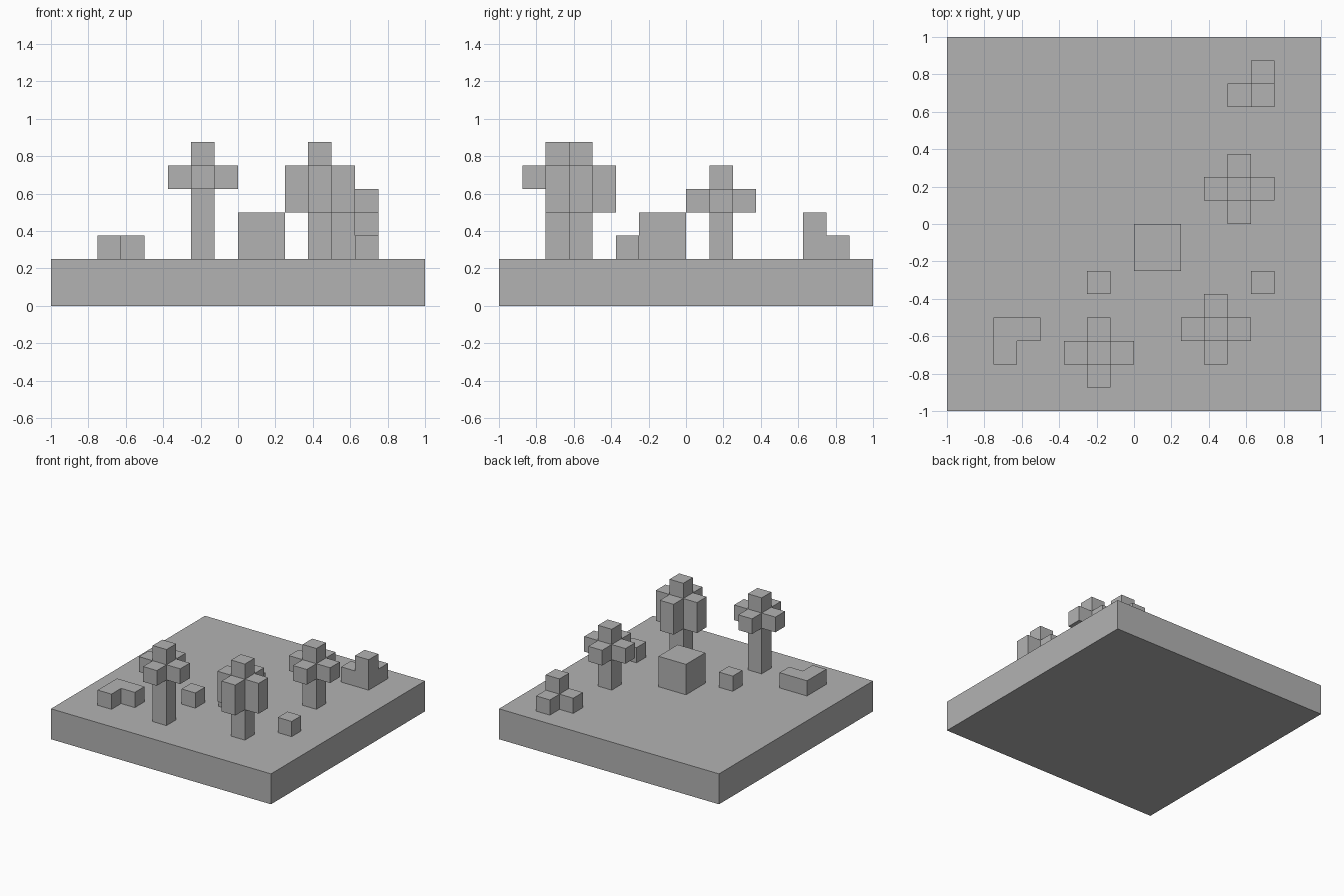
import bpy
import bmesh
from mathutils import Vector

U = 0.125  # one grid cell; all positions below are counted in cells

default = bpy.data.objects.get("Cube")
if default:
    bpy.data.objects.remove(default, do_unlink=True)

grey = bpy.data.materials.new("stone grey")
grey.use_nodes = True
grey.diffuse_color = (0.45, 0.45, 0.45, 1)
grey.node_tree.nodes["Principled BSDF"].inputs["Base Color"].default_value = grey.diffuse_color


def add_box(bm, corner, size):
    """Add a box from its lowest corner and its size, in cells."""
    verts = bmesh.ops.create_cube(bm, size=1)["verts"]
    for v in verts:
        v.co = Vector(c + (p + 0.5) * s for c, p, s in zip(corner, v.co, size)) * U


def finish(name, bm):
    bmesh.ops.recalc_face_normals(bm, faces=bm.faces)
    mesh = bpy.data.meshes.new(name)
    bm.to_mesh(mesh)
    bm.free()
    mesh.materials.append(grey)
    bpy.context.collection.objects.link(bpy.data.objects.new(name, mesh))


def block(name, corner, size):
    bm = bmesh.new()
    add_box(bm, corner, size)
    finish(name, bm)


def pull_side(bm, face):
    """Extrude one side face outwards by a cell."""
    offset = face.normal * U
    new = bmesh.ops.extrude_discrete_faces(bm, faces=[face])["faces"][0]
    bmesh.ops.translate(bm, verts=new.verts, vec=offset)


def tree(name, x, y, crown_low, crown_high, top):
    """Square column whose crown band is pulled out into four arms."""
    bm = bmesh.new()
    add_box(bm, (x, y, 2), (1, 1, top - 2))
    for level in (crown_low, crown_high):
        bmesh.ops.bisect_plane(bm, geom=bm.verts[:] + bm.edges[:] + bm.faces[:],
                               plane_co=(0, 0, level * U), plane_no=(0, 0, 1))
    bm.normal_update()
    middle = (crown_low + crown_high) / 2 * U
    sides = [f for f in bm.faces if abs(f.normal.z) < 0.1
             and abs(f.calc_center_median().z - middle) < U / 4]
    for f in sides:
        pull_side(bm, f)
    finish(name, bm)


def corner_piece(name, x, y, height, arms):
    """Corner column with one-cell-high arms pulled out on two sides."""
    bm = bmesh.new()
    add_box(bm, (x, y, 2), (1, 1, height))
    if height > 1:
        bmesh.ops.bisect_plane(bm, geom=bm.verts[:] + bm.edges[:] + bm.faces[:],
                               plane_co=(0, 0, 3 * U), plane_no=(0, 0, 1))
    bm.normal_update()
    sides = [f for f in bm.faces if f.calc_center_median().z < 3 * U
             and any(f.normal.dot(Vector(a)) > 0.9 for a in arms)]
    for f in sides:
        pull_side(bm, f)
    finish(name, bm)


# Ground slab
block("ground", (-8, -8, 0), (16, 16, 2))

# Trees
tree("front_right_tree", -2, -6, 5, 6, 7)
tree("front_left_tree", 3, -5, 4, 6, 7)
tree("back_tree", 4, 1, 4, 5, 6)

# Boulder and pebbles
block("boulder", (0, -2, 2), (2, 2, 2))
block("right_pebble", (-2, -3, 2), (1, 1, 1))
block("left_pebble", (5, -3, 2), (1, 1, 1))

# L-shaped rocks
corner_piece("low_rock", -6, -5, 1, [(1, 0, 0), (0, -1, 0)])
corner_piece("stepped_rock", 5, 5, 2, [(-1, 0, 0), (0, 1, 0)])
